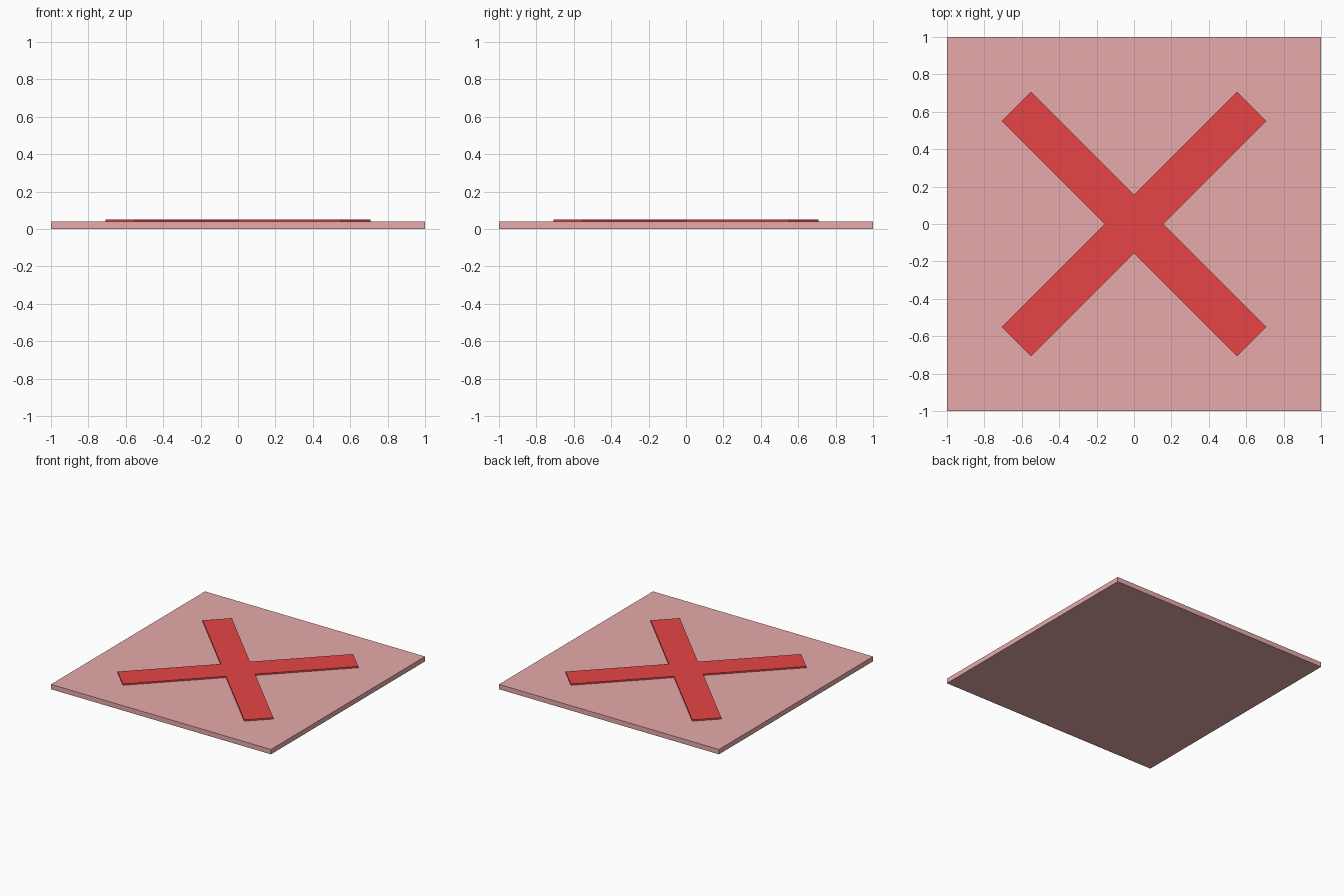
import bpy
import bmesh
from mathutils import Matrix, Vector
from math import radians

if "Cube" in bpy.data.objects:
    bpy.data.objects.remove(bpy.data.objects["Cube"])

PLATE_H = 0.04
CROSS_H = 0.012
HALF_W = 0.11     # half width of a cross arm
REACH = 0.89      # centre to arm tip


def extruded(name, outline, z, height, color):
    """Closed flat-sided slab from a counter-clockwise outline."""
    bm = bmesh.new()
    face = bm.faces.new([bm.verts.new((p[0], p[1], z)) for p in outline])
    top = bmesh.ops.extrude_face_region(bm, geom=[face], use_keep_orig=True)
    verts = [g for g in top["geom"] if isinstance(g, bmesh.types.BMVert)]
    bmesh.ops.translate(bm, verts=verts, vec=(0, 0, height))
    bmesh.ops.recalc_face_normals(bm, faces=bm.faces)
    mesh = bpy.data.meshes.new(name)
    bm.to_mesh(mesh)
    bm.free()
    mat = bpy.data.materials.new(name + "_color")
    mat.diffuse_color = color
    mat.use_nodes = True
    mat.node_tree.nodes["Principled BSDF"].inputs["Base Color"].default_value = mat.diffuse_color
    mesh.materials.append(mat)
    obj = bpy.data.objects.new(name, mesh)
    bpy.context.collection.objects.link(obj)
    return obj


# Square base plate
extruded("base_plate", [(-1, -1), (1, -1), (1, 1), (-1, 1)], 0, PLATE_H,
         (0.8, 0.4, 0.4, 1))

# Raised diagonal cross: one arm repeated four times around the centre
arm = [(REACH, -HALF_W), (REACH, HALF_W), (HALF_W, HALF_W)]
outline = []
for i in range(4):
    turn = Matrix.Rotation(radians(45 + 90 * i), 2)
    outline += [turn @ Vector(p) for p in arm]
extruded("raised_cross", outline, PLATE_H, CROSS_H, (0.8, 0.06, 0.06, 1))
